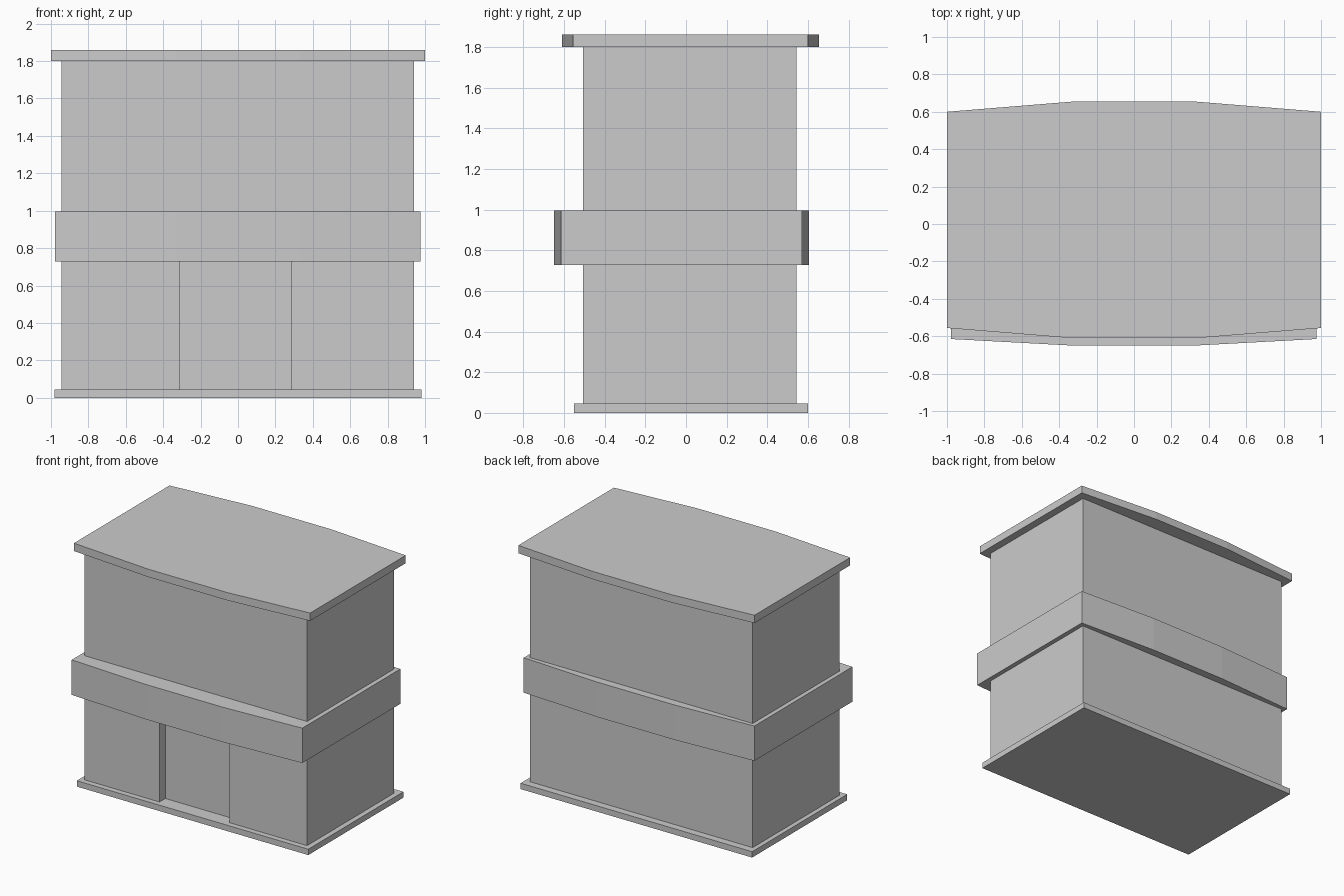
import bpy, bmesh

if "Cube" in bpy.data.objects:
    bpy.data.objects.remove(bpy.data.objects["Cube"])


def prism(name, outline, z0, z1):
    """Extrude a counter-clockwise xy outline from z0 to z1."""
    bm = bmesh.new()
    face = bm.faces.new([bm.verts.new((x, y, z0)) for x, y in outline])
    top = bmesh.ops.extrude_face_region(bm, geom=[face])["geom"]
    verts = [v for v in top if isinstance(v, bmesh.types.BMVert)]
    bmesh.ops.translate(bm, verts=verts, vec=(0, 0, z1 - z0))
    bmesh.ops.recalc_face_normals(bm, faces=bm.faces)
    mesh = bpy.data.meshes.new(name)
    bm.to_mesh(mesh)
    bm.free()
    obj = bpy.data.objects.new(name, mesh)
    bpy.context.collection.objects.link(obj)
    return obj


def rect(x0, x1, y0, y1):
    return [(x0, y0), (x1, y0), (x1, y1), (x0, y1)]


def bowed(x0, x1, y0, y1, bow):
    """Rectangle whose front and back bulge outward in three straight segments."""
    a, b = x0 + (x1 - x0) / 3, x1 - (x1 - x0) / 3
    return [(x0, y0), (a, y0 - bow), (b, y0 - bow), (x1, y0),
            (x1, y1), (b, y1 + bow), (a, y1 + bow), (x0, y1)]


# Base slab
prism("base_slab", rect(-0.98, 0.98, -0.55, 0.60), 0, 0.045)

# Ground floor with a shallow recessed doorway in the front
L, R, F, B = -0.945, 0.94, -0.507, 0.543
door_l, door_r, recess = -0.31, 0.285, 0.07
ground = [(L, F), (door_l, F), (door_l, F + recess), (door_r, F + recess),
          (door_r, F), (R, F), (R, B), (L, B)]
prism("ground_floor", ground, 0.045, 0.80)

# Upper floor
prism("upper_floor", rect(L, R, F, B), 0.80, 1.80)

# Bowed sign band around the middle
prism("middle_band", bowed(-0.978, 0.975, -0.615, 0.57, 0.035), 0.728, 0.995)

# Bowed roof slab
prism("roof_slab", bowed(-1.0, 1.0, -0.556, 0.60, 0.054), 1.80, 1.86)
